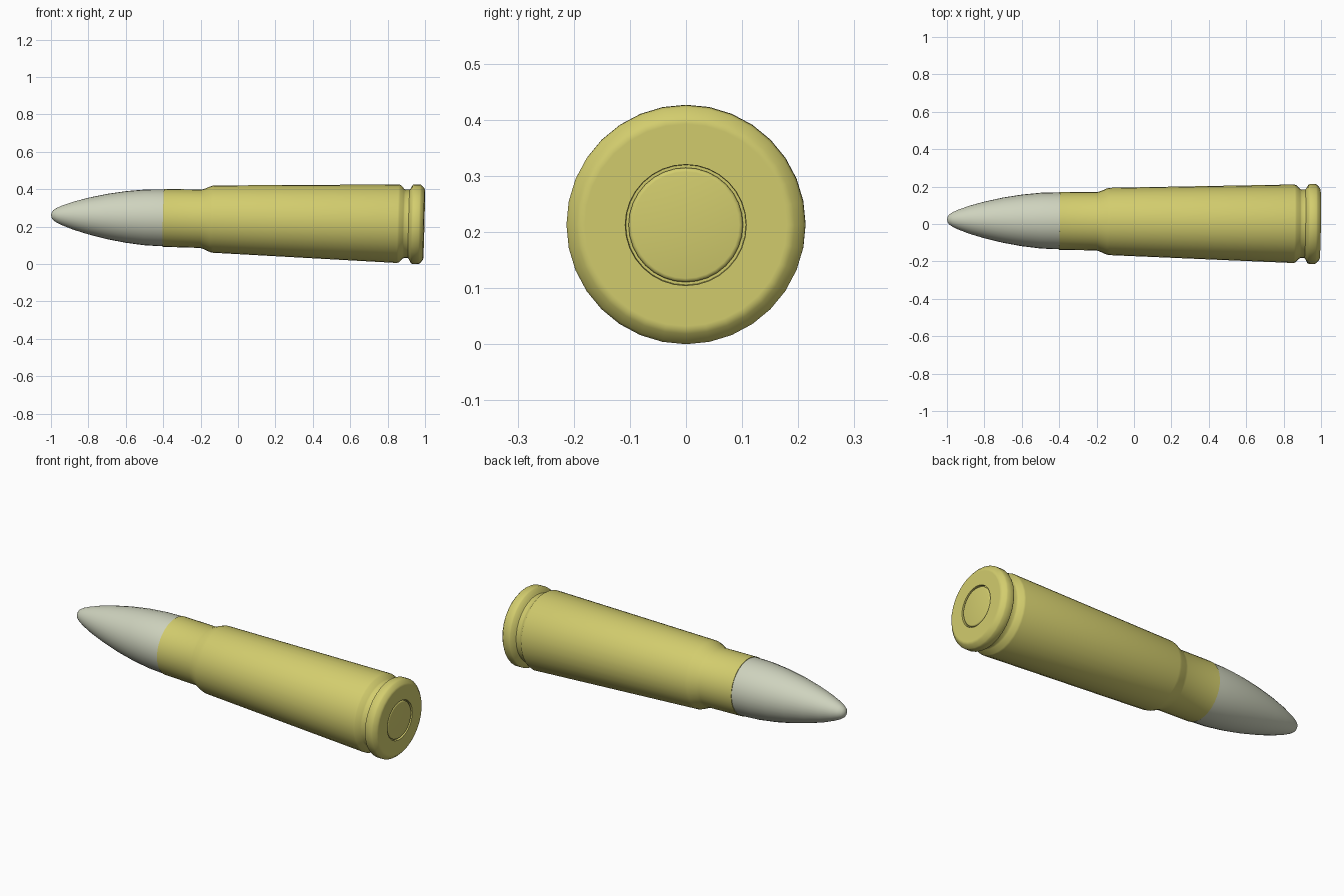
import bpy
import bmesh
import math
from mathutils import Vector

if "Cube" in bpy.data.objects:
    bpy.data.objects.remove(bpy.data.objects["Cube"], do_unlink=True)

SIDES = 32
ORIGIN = Vector((0, 0.012, 0.237))
AXIS = Vector((1, -0.0125, -0.025)).normalized()  # the round lies slightly tilted


def make_material(name, color):
    mat = bpy.data.materials.new(name)
    mat.use_nodes = True
    mat.diffuse_color = color
    mat.node_tree.nodes["Principled BSDF"].inputs["Base Color"].default_value = color
    return mat


def lathe(name, profile, mat):
    """Spin (distance along axis, radius) points around the long axis."""
    bm = bmesh.new()
    verts = [bm.verts.new((s, 0, r)) for s, r in profile]
    edges = [bm.edges.new(pair) for pair in zip(verts, verts[1:])]
    bmesh.ops.spin(bm, geom=verts + edges, cent=(0, 0, 0), axis=(1, 0, 0),
                   angle=math.tau, steps=SIDES)
    bmesh.ops.remove_doubles(bm, verts=bm.verts, dist=0.0002)
    bmesh.ops.recalc_face_normals(bm, faces=bm.faces)
    mesh = bpy.data.meshes.new(name)
    bm.to_mesh(mesh)
    bm.free()
    mesh.materials.append(mat)
    obj = bpy.data.objects.new(name, mesh)
    bpy.context.collection.objects.link(obj)
    obj.location = ORIGIN
    obj.rotation_mode = 'QUATERNION'
    obj.rotation_quaternion = Vector((1, 0, 0)).rotation_difference(AXIS)
    bpy.ops.object.select_all(action='DESELECT')
    obj.select_set(True)
    bpy.context.view_layer.objects.active = obj
    bpy.ops.object.shade_smooth_by_angle(angle=math.radians(50))
    return obj


brass = make_material("brass", (0.65, 0.61, 0.155, 1))
pale_grey = make_material("pale grey metal", (0.62, 0.65, 0.515, 1))

# Pointed tip, seated inside the neck
lathe("bullet", [
    (-1, 0), (-0.997, 0.014), (-0.988, 0.027), (-0.97, 0.039), (-0.94, 0.053),
    (-0.88, 0.075), (-0.8, 0.098), (-0.7, 0.121), (-0.6, 0.138),
    (-0.5, 0.149), (-0.42, 0.152), (-0.3, 0.152), (-0.3, 0),
], pale_grey)

# Case: mouth, neck, shoulder, tapered body, groove, rim, primer pocket
lathe("case", [
    (-0.3, 0.15), (-0.4, 0.151), (-0.4, 0.155), (-0.2, 0.156), (-0.185, 0.16),
    (-0.145, 0.177), (-0.13, 0.18), (0.855, 0.21), (0.865, 0.207),
    (0.885, 0.187), (0.892, 0.183), (0.914, 0.183), (0.918, 0.188),
    (0.93, 0.21), (0.937, 0.213), (0.97, 0.213), (0.977, 0.209),
    (0.991, 0.194), (0.995, 0.186), (0.995, 0.18), (0.995, 0.108),
    (0.983, 0.107), (0.983, 0),
], brass)

# Primer cap with a thin gap around it
lathe("primer", [
    (0.978, 0), (0.978, 0.102), (0.989, 0.102), (0.993, 0.099),
    (0.994, 0.095), (0.994, 0),
], brass)
